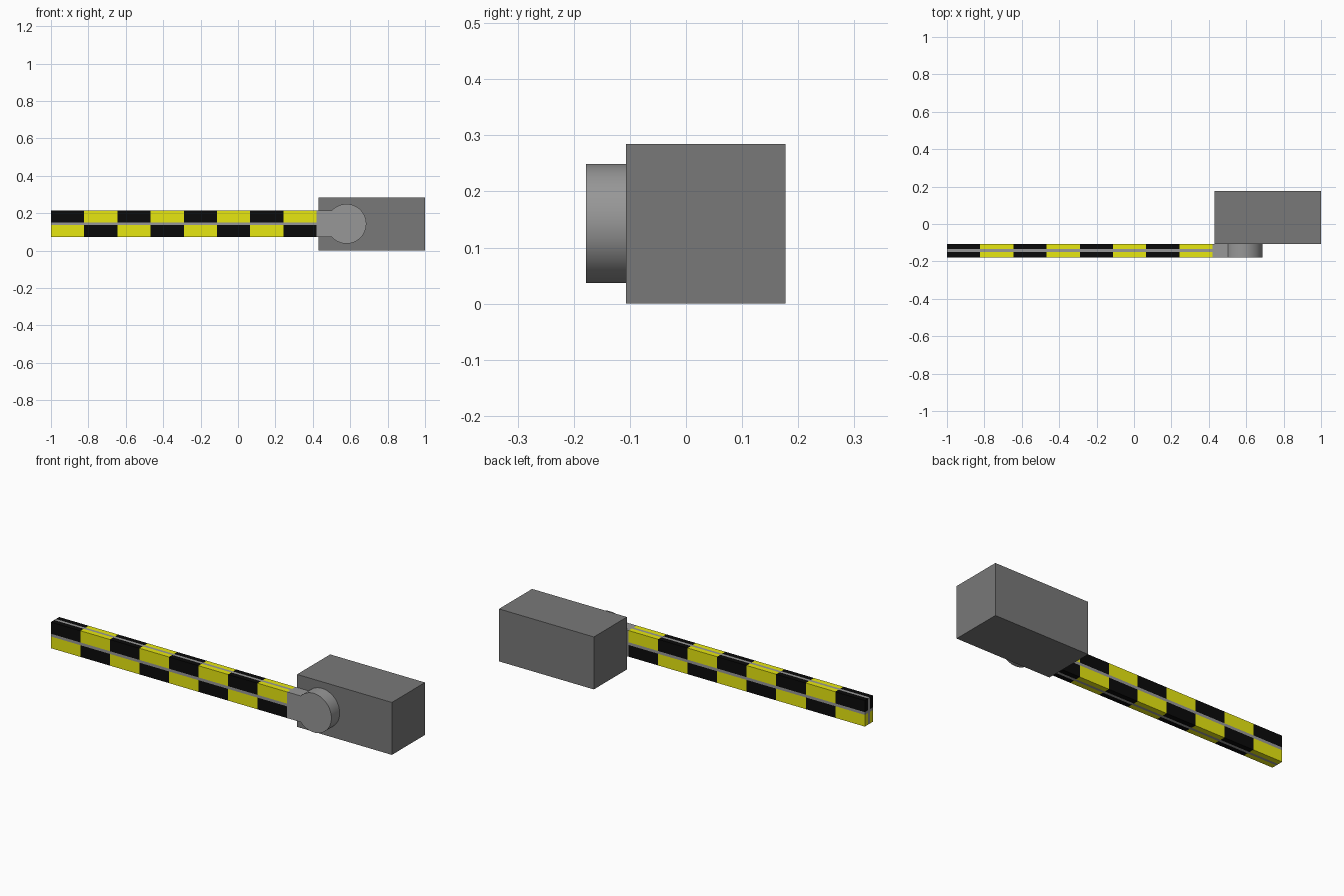
import bpy, bmesh, math

if "Cube" in bpy.data.objects:
    bpy.data.objects.remove(bpy.data.objects["Cube"])

def material(name, rgb):
    m = bpy.data.materials.new(name)
    m.diffuse_color = (*rgb, 1)
    m.use_nodes = True
    m.node_tree.nodes["Principled BSDF"].inputs["Base Color"].default_value = m.diffuse_color
    return m

YELLOW = material("yellow", (0.8, 0.8, 0.005))
BLACK = material("black", (0.003, 0.003, 0.003))
LIGHT = material("light_grey", (0.31, 0.31, 0.31))
DARK = material("dark_grey", (0.19, 0.19, 0.19))

def finish(bm, name, mats):
    bmesh.ops.recalc_face_normals(bm, faces=bm.faces)
    me = bpy.data.meshes.new(name)
    bm.to_mesh(me)
    bm.free()
    ob = bpy.data.objects.new(name, me)
    bpy.context.collection.objects.link(ob)
    for m in mats:
        me.materials.append(m)
    return ob

def add_prism(bm, outline, y0, y1, mat=0):
    """Extrude an x-z outline from y0 to y1."""
    face = bm.faces.new([bm.verts.new((x, y0, z)) for x, z in outline])
    ext = bmesh.ops.extrude_face_region(bm, geom=[face], use_keep_orig=True)["geom"]
    verts = [g for g in ext if isinstance(g, bmesh.types.BMVert)]
    bmesh.ops.translate(bm, verts=verts, vec=(0, y1 - y0, 0))
    for f in {f for v in list(face.verts) + verts for f in v.link_faces}:
        f.material_index = mat

def rect(x0, x1, z0, z1):
    return [(x0, z0), (x1, z0), (x1, z1), (x0, z1)]

CY, CZ = -0.1425, 0.143      # bar axis
HY, HZ = 0.0355, 0.071       # bar half sizes
GAP = 0.0075                 # half width of the grey strips
X0, X1, N = -1.0, 0.42, 8

# Motor housing
bm = bmesh.new()
add_prism(bm, rect(0.43, 1.0, 0, 0.285), -0.107, 0.177)
finish(bm, "housing", [DARK])

# Pivot disc and neck in one outline
R, PX = 0.106, 0.58
a = math.pi - math.asin(HZ / R)
steps = 48
outline = [(X1, CZ - HZ)]
outline += [(PX + R * math.cos(-a + 2 * a * i / steps),
             CZ + R * math.sin(-a + 2 * a * i / steps)) for i in range(steps + 1)]
outline.append((X1, CZ + HZ))
bm = bmesh.new()
add_prism(bm, outline, CY - HY, CY + HY)
pivot = finish(bm, "pivot_bracket", [LIGHT])
bpy.context.view_layer.objects.active = pivot
pivot.select_set(True)
bpy.ops.object.shade_smooth_by_angle(angle=math.radians(30))

# Grey cross-shaped core of the barrier arm
bm = bmesh.new()
add_prism(bm, rect(X0, X1, CZ - GAP, CZ + GAP), CY - HY, CY + HY)
for s in (-1, 1):
    za, zb = sorted((CZ + s * GAP, CZ + s * HZ))
    add_prism(bm, rect(X0, X1, za, zb), CY - GAP, CY + GAP)
finish(bm, "arm_core", [LIGHT])

# Chequered blocks in the four corners of the arm
bm = bmesh.new()
step = (X1 - X0) / N
for i in range(N):
    for row in (0, 1):
        za, zb = ((CZ - HZ, CZ - GAP), (CZ + GAP, CZ + HZ))[row]
        for ya, yb in ((CY - HY, CY - GAP), (CY + GAP, CY + HY)):
            add_prism(bm, rect(X0 + i * step, X0 + (i + 1) * step, za, zb),
                      ya, yb, (i + row) % 2)
finish(bm, "arm_stripes", [YELLOW, BLACK])
